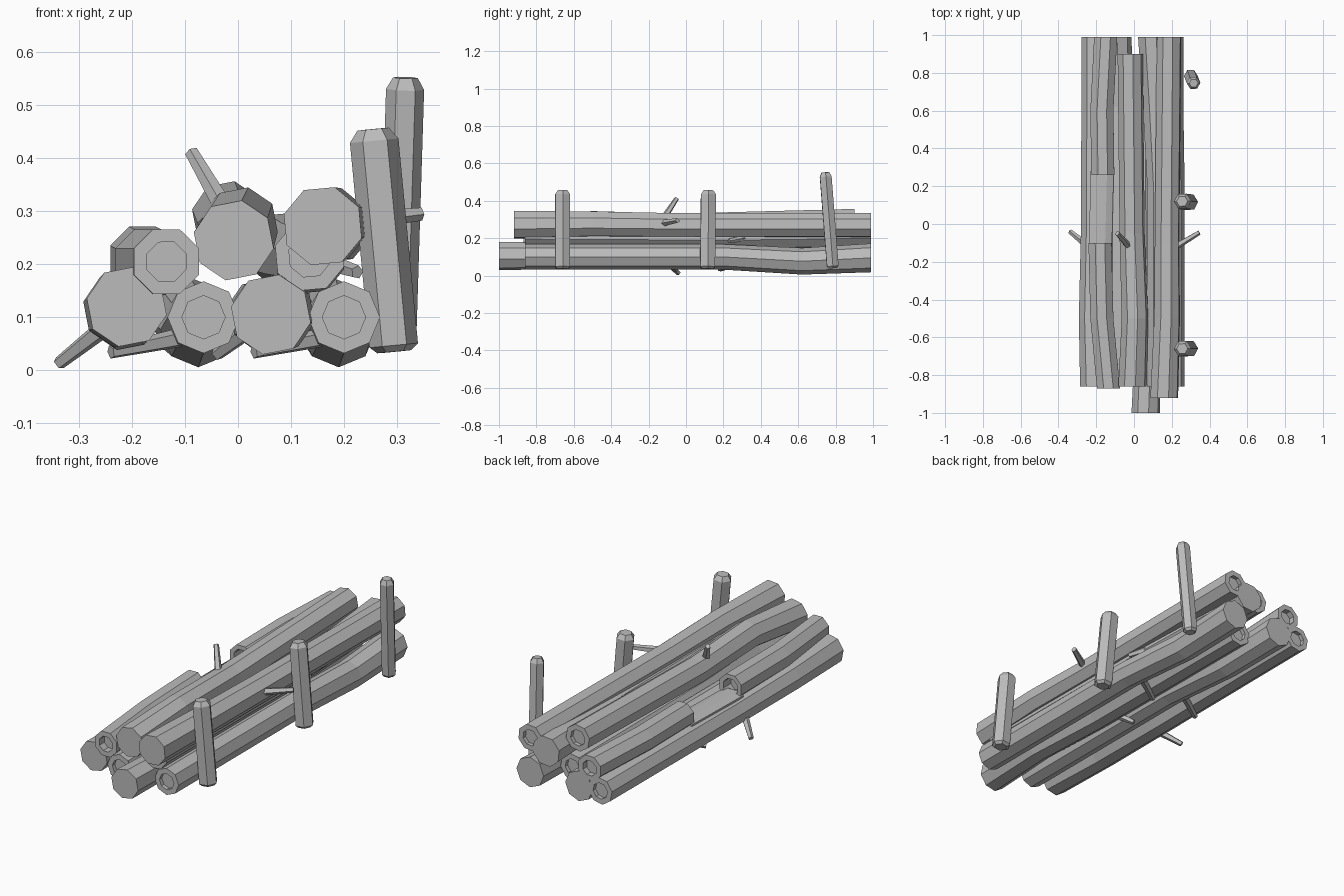
import bpy, bmesh, math
from mathutils import Vector

if "Cube" in bpy.data.objects:
    bpy.data.objects.remove(bpy.data.objects["Cube"])

mat = bpy.data.materials.new("weathered grey wood")
mat.diffuse_color = (0.5, 0.5, 0.5, 1)
mat.use_nodes = True
mat.node_tree.nodes["Principled BSDF"].inputs["Base Color"].default_value = mat.diffuse_color


def tube(name, rings, axis, sides=8, turn=0.0, flat=1.0):
    """Skin faceted rings (x, y, z, radius) placed across an axis; caps both ends."""
    n = Vector(axis).normalized()
    u = n.orthogonal().normalized() if abs(n.y) < 0.9 else Vector((1, 0, 0))
    v = n.cross(u).normalized()
    u = v.cross(n)
    bm = bmesh.new()
    loops = []
    for x, y, z, r in rings:
        loops.append([bm.verts.new(Vector((x, y, z)) + u * r * math.cos(turn + 2 * math.pi * i / sides)
                      + v * r * flat * math.sin(turn + 2 * math.pi * i / sides)) for i in range(sides)])
    for a, b in zip(loops, loops[1:]):
        for i in range(sides):
            j = (i + 1) % sides
            bm.faces.new((a[i], a[j], b[j], b[i]))
    bm.faces.new(loops[0][::-1])
    bm.faces.new(loops[-1])
    bmesh.ops.recalc_face_normals(bm, faces=bm.faces)
    me = bpy.data.meshes.new(name)
    bm.to_mesh(me)
    bm.free()
    me.materials.append(mat)
    ob = bpy.data.objects.new(name, me)
    bpy.context.collection.objects.link(ob)
    return ob


def log(name, cut, knee, bend, end, turn=0.0, r=0.068, depth=0.02):
    """Log with a recessed hollow at the cut end, a bend, and a plain wide end."""
    s = 1 if end[1] > cut[1] else -1
    x, y, z = cut
    rings = [(x, y + s * depth, z, r * 0.6), (x, y, z, r * 0.6), (x, y, z, r),
             (*knee, r), (*bend, r * 1.05), (*end, r * 1.13)]
    tube(name, rings, (0, 1, 0), 8, turn)


def twig(name, base, tip):
    b, t = Vector(base), Vector(tip)
    tube(name, [(*b, 0.021), (*t, 0.013)], t - b, 5)


def stake(name, base, top, r):
    b, t = Vector(base), Vector(top)
    d = (t - b).normalized()
    rings = [(*b, r * 0.7), (*(b + d * 0.012), r), (*(t - d * 0.022), r), (*t, r * 0.65)]
    tube(name, rings, d, 6, 0.3)


# bottom row
log("bottom_log_far_left", (-.21, .99, .105), (-.215, -.06, .105), (-.222, -.5, .115), (-.21, -.86, .12), .2)
log("bottom_log_mid_left", (-.065, -.86, .1), (-.065, .2, .1), (-.075, .62, .077), (-.09, .99, .098))
log("bottom_log_mid_right", (.045, .85, .105), (.05, -.2, .105), (.075, -.63, .105), (.062, -1, .105), .2)
log("bottom_log_right", (.2, -.86, .1), (.2, .2, .1), (.19, .62, .077), (.185, .99, .095))

# upper row
log("upper_log_right", (.135, -.86, .215), (.135, .2, .21), (.115, .62, .215), (.095, .99, .225), .3)
log("top_log_centre", (-.02, .9, .29), (-.01, -.05, .265), (.005, -.5, .275), (-.008, -.86, .245), .2)
log("top_log_right", (.185, .99, .27), (.175, -.1, .27), (.175, -.5, .275), (.16, -.92, .272), .3)

# broken hollow log in the upper left: two halves and the remaining trough wall
R = .066
tube("broken_log_back", [(-.155, .36, .205, R * .65), (-.165, .26, .205, R * .65), (-.165, .26, .205, R),
     (-.17, .6, .205, R), (-.15, .99, .205, R), (-.15, .99, .205, R * .6), (-.15, .96, .205, R * .6)],
     (0, 1, 0), 8, .39)
tube("broken_log_front", [(-.135, -.83, .205, R * .6), (-.135, -.87, .205, R * .6), (-.135, -.87, .205, R),
     (-.17, -.5, .205, R), (-.18, -.1, .21, R), (-.18, -.1, .21, R * .65), (-.18, -.16, .21, R * .65)],
     (0, 1, 0), 8, .39)
tube("broken_log_trough", [(-.178, -.12, .165, R), (-.168, .28, .165, R)], (0, 1, 0), 8, .39, .4)

# branch stubs
twig("stub_far_left", (-.215, -.14, .11), (-.338, -.04, .013))
twig("stub_top", (0, -.15, .26), (-.088, -.05, .412))
twig("stub_right", (.17, -.15, .275), (.345, -.045, .295))
twig("stub_low_left", (-.065, .28, .07), (-.24, .18, .034))
twig("stub_low_right", (.2, .28, .07), (.03, .18, .034))
twig("stub_low_centre", (.05, -.14, .1), (-.04, -.05, .03))
twig("stub_upper_right", (.13, .4, .215), (.225, .23, .185))

# leaning stakes along the right side
stake("stake_front", (.295, -.66, .035), (.255, -.66, .455), .046)
stake("stake_middle", (.295, .115, .035), (.255, .12, .455), .046)
stake("stake_back", (.3, .785, .04), (.316, .745, .552), .036)
